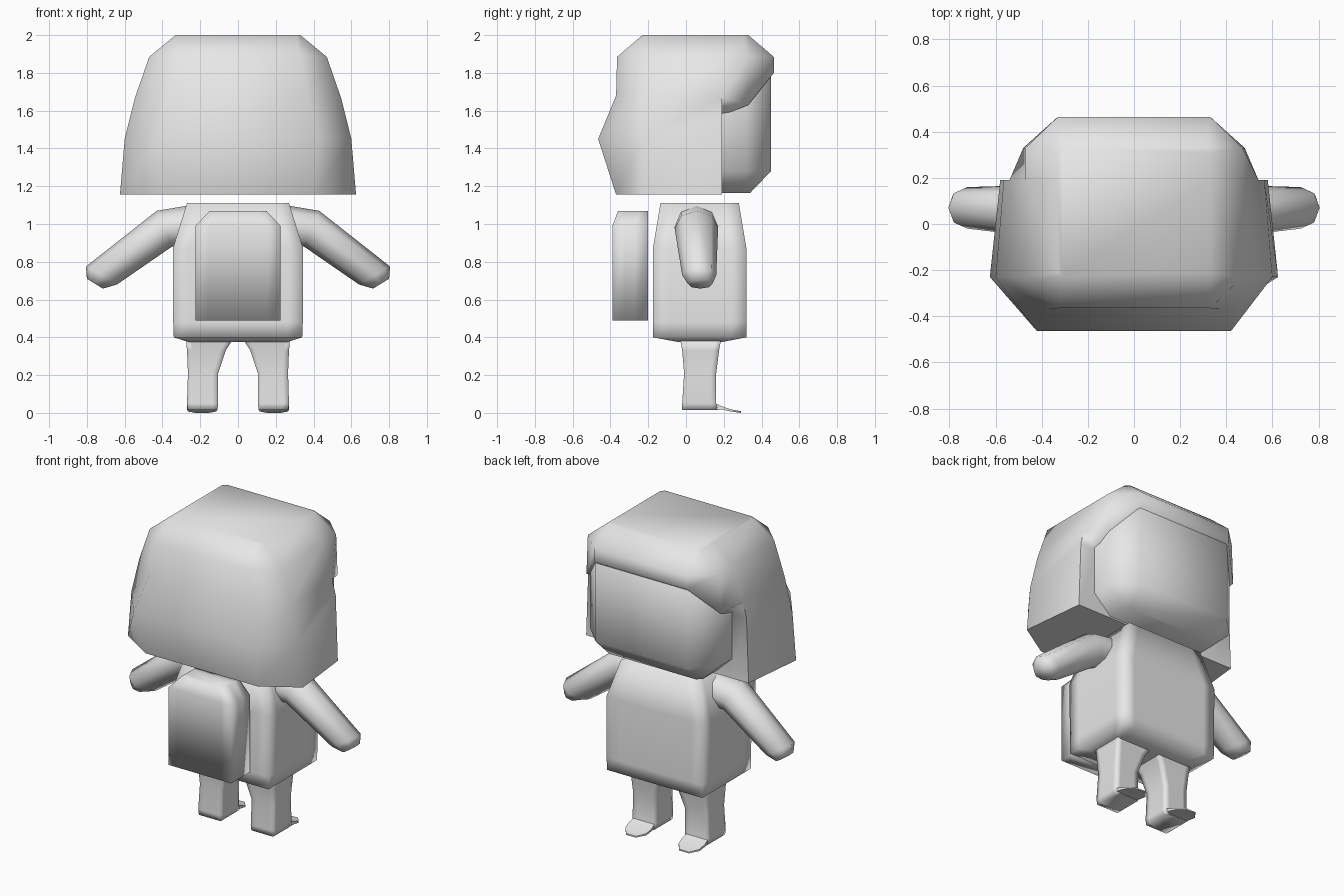
import bpy, bmesh, math

cube = bpy.data.objects.get("Cube")
if cube:
    bpy.data.objects.remove(cube, do_unlink=True)

GREY = (0.8, 0.8, 0.8, 1)
mat = bpy.data.materials.new("plain grey")
mat.use_nodes = True
mat.diffuse_color = GREY
mat.node_tree.nodes["Principled BSDF"].inputs["Base Color"].default_value = GREY


def loft(name, rings, angle, side=1):
    """Skin a list of equal-length rings and cap both ends."""
    bm = bmesh.new()
    loops = [[bm.verts.new((side * x, y, z)) for x, y, z in r] for r in rings]
    n = len(loops[0])
    for a, b in zip(loops, loops[1:]):
        for i in range(n):
            j = (i + 1) % n
            bm.faces.new((a[i], a[j], b[j], b[i]))
    bm.faces.new(loops[0])
    bm.faces.new(loops[-1])
    bmesh.ops.recalc_face_normals(bm, faces=bm.faces)
    mesh = bpy.data.meshes.new(name)
    bm.to_mesh(mesh)
    bm.free()
    mesh.materials.append(mat)
    obj = bpy.data.objects.new(name, mesh)
    bpy.context.collection.objects.link(obj)
    bpy.ops.object.select_all(action='DESELECT')
    obj.select_set(True)
    bpy.context.view_layer.objects.active = obj
    bpy.ops.object.shade_smooth_by_angle(angle=math.radians(angle))
    return obj


def pair(name, rings, angle):
    for label, side in (("left", 1), ("right", -1)):
        loft(label + "_" + name, rings, angle, side)


def rect(x0, x1, y0, y1, z, c, corner=True):
    """Rectangle ring with loops at distance c from each corner, or chamfered there."""
    ring = []
    for x, y, sx, sy in ((x0, y0, 1, 1), (x1, y0, -1, 1), (x1, y1, -1, -1), (x0, y1, 1, -1)):
        along_x, along_y = (x + sx * c, y, z), (x, y + sy * c, z)
        pts = [along_y, (x, y, z), along_x] if sx == sy else [along_x, (x, y, z), along_y]
        ring += pts if corner else [pts[0], pts[2]]
    return ring


def mirrored(half):
    return half + [(-x, y, z) for x, y, z in reversed(half)]


# Hair: front, corner, side front, side back and back points at each level
hair = [
    [(.31, .33, 2), (.33, .31, 2), (.33, .19, 2), (.33, -.21, 2), (.31, -.23, 2)],
    [(.33, .465, 1.885), (.47, .33, 1.885), (.47, .19, 1.885), (.47, -.23, 1.885), (.33, -.365, 1.885)],
    [(.33, .465, 1.8), (.48, .33, 1.63), (.54, .19, 1.67), (.545, -.23, 1.67), (.37, -.37, 1.68)],
    [(.33, .19, 1.575), (.45, .19, 1.575), (.565, .19, 1.575), (.6, -.23, 1.45), (.42, -.465, 1.45)],
    [(.33, .19, 1.155), (.45, .19, 1.155), (.58, .19, 1.155), (.625, -.23, 1.155), (.4, -.37, 1.155)],
]
loft("hair", [mirrored(r) for r in hair], 60)

# Head
loft("head", [
    rect(-.34, .34, -.2, .34, 1.165, .03, False),
    rect(-.46, .46, -.25, .45, 1.28, .13, False),
    rect(-.46, .46, -.25, .45, 1.8, .13, False),
    rect(-.33, .33, -.2, .33, 1.9, .03, False),
], 70)

# Torso
loft("torso", [
    rect(-.26, .26, -.04, .19, .375, .06),
    rect(-.34, .34, -.175, .32, .4, .08),
    rect(-.343, .343, -.175, .32, .48, .08),
    rect(-.345, .345, -.175, .32, .87, .08),
    rect(-.27, .27, -.135, .28, 1.11, .07),
], 100)

# Backpack
loft("backpack", [
    rect(-.225, .225, -.39, -.2, .49, .07),
    rect(-.225, .225, -.39, -.2, .99, .07),
    rect(-.15, .15, -.36, -.2, 1.07, .05),
], 100)


# Arms: each ring is given by its upper and lower point and its depth range
def arm_ring(top, bottom, y0, y1):
    ring = []
    for i in range(8):
        a = math.radians(45 * i)
        t, w = (1 - math.cos(a)) / 2, (1 + math.sin(a)) / 2
        ring.append((top[0] + (bottom[0] - top[0]) * t, y0 + (y1 - y0) * w,
                     top[1] + (bottom[1] - top[1]) * t))
    return ring


pair("arm", [
    arm_ring((.25, 1.1), (.25, .88), -.06, .17),
    arm_ring((.43, 1.07), (.35, .88), -.06, .17),
    arm_ring((.805, .775), (.64, .68), -.02, .16),
    arm_ring((.8, .71), (.715, .658), .01, .14),
], 80)

# Legs
pair("leg", [
    rect(.11, .265, -.02, .17, .015, .03),
    rect(.105, .27, -.02, .16, .05, .03),
    rect(.105, .265, -.01, .16, .21, .03),
    rect(.065, .27, -.02, .175, .33, .03),
    rect(.03, .275, -.03, .185, .385, .03),
], 100)


# Thin pointed toes
def toe_ring(half, y, z0, z1):
    return [(.19 - half, y, z0), (.19 + half, y, z0), (.19 + half, y, z1), (.19 - half, y, z1)]


pair("toe", [
    toe_ring(.075, .15, .02, .052),
    toe_ring(.08, .19, .018, .035),
    toe_ring(.075, .24, .007, .018),
    toe_ring(.035, .29, 0, .009),
], 60)
